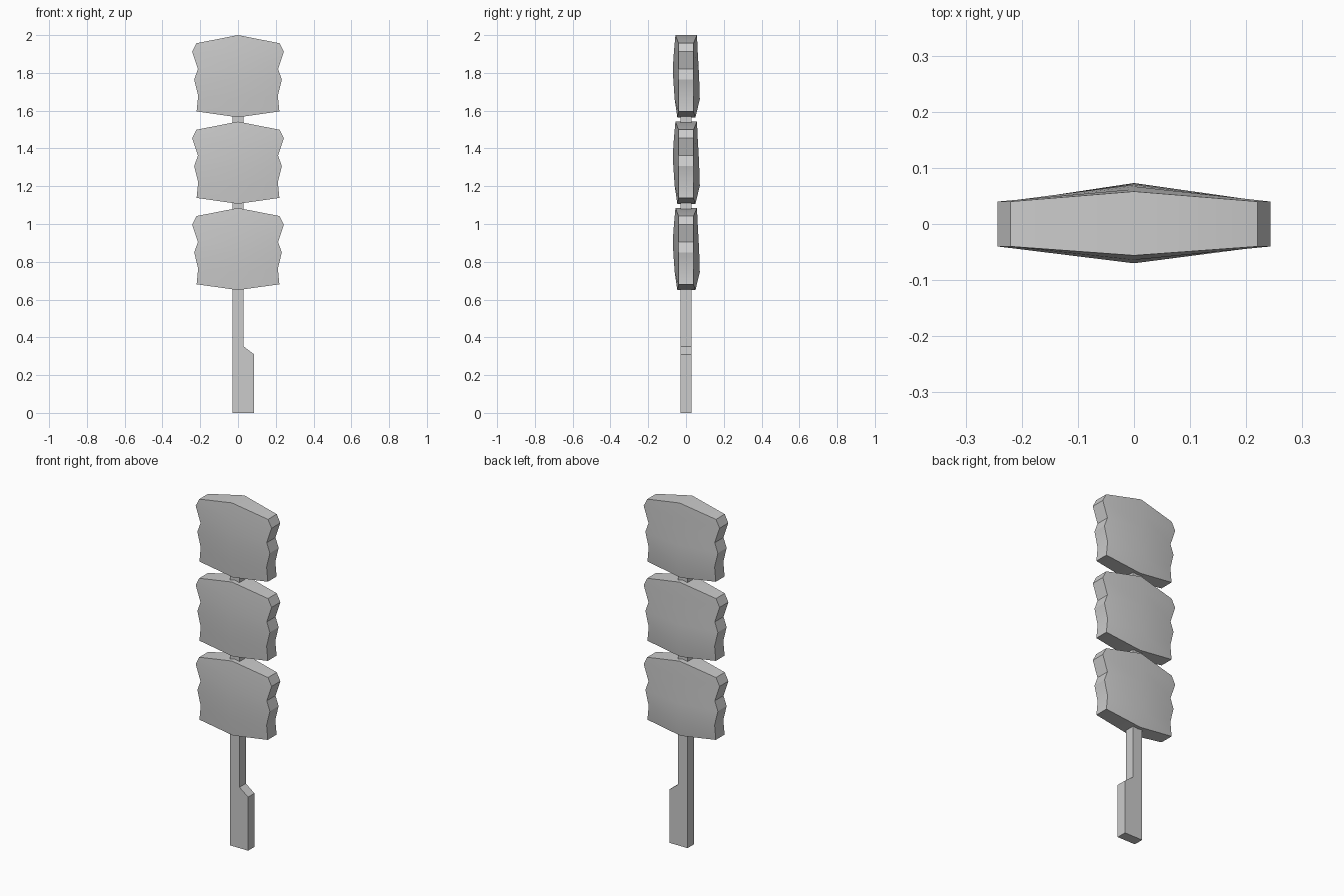
import bpy, bmesh, math

if "Cube" in bpy.data.objects:
    bpy.data.objects.remove(bpy.data.objects["Cube"])


def make_object(name, bm, smooth=False):
    bmesh.ops.recalc_face_normals(bm, faces=bm.faces[:])
    mesh = bpy.data.meshes.new(name)
    bm.to_mesh(mesh)
    bm.free()
    obj = bpy.data.objects.new(name, mesh)
    bpy.context.collection.objects.link(obj)
    if smooth:
        bpy.ops.object.select_all(action='DESELECT')
        obj.select_set(True)
        bpy.context.view_layer.objects.active = obj
        bpy.ops.object.shade_smooth_by_angle(angle=math.radians(25))
    return obj


# Each row of a block: side x, side z, ridge z, front ridge y, back ridge y
ROWS = [
    (0.220, 0.392, 0.435, -0.056, 0.058),
    (0.243, 0.347, 0.347, -0.064, 0.062),
    (0.212, 0.255, 0.260, -0.070, 0.067),
    (0.232, 0.200, 0.195, -0.067, 0.070),
    (0.211, 0.114, 0.095, -0.060, 0.073),
    (0.219, 0.031, 0.000, -0.046, 0.050),
]
EDGE_Y = 0.04


def make_block(name, z0):
    bm = bmesh.new()
    rings = []
    for sx, sz, rz, fy, by in ROWS:
        pts = [(-sx, -EDGE_Y, sz), (0, fy, rz), (sx, -EDGE_Y, sz),
               (sx, EDGE_Y, sz), (0, by, rz), (-sx, EDGE_Y, sz)]
        rings.append([bm.verts.new((x, y, z + z0)) for x, y, z in pts])
    # Wrap the wavy sides and ridged front and back
    for a, b in zip(rings, rings[1:]):
        for i in range(6):
            j = (i + 1) % 6
            bm.faces.new((a[i], a[j], b[j], b[i]))
    # Peaked top and pointed underside
    for r in (rings[0], rings[-1]):
        bm.faces.new((r[0], r[1], r[4], r[5]))
        bm.faces.new((r[1], r[2], r[3], r[4]))
    return make_object(name, bm, smooth=True)


# Three stacked blocks on the skewer
for n, z0 in enumerate((0.65, 1.107, 1.565)):
    make_block(f"skewered_block_{n + 1}", z0)

# Skewer with its wider grip tab at the bottom
profile = [(-0.03, 0), (0.085, 0), (0.085, 0.31), (0.03, 0.352),
           (0.03, 1.75), (-0.03, 1.75)]
bm = bmesh.new()
face = bm.faces.new([bm.verts.new((x, -0.029, z)) for x, z in profile])
ext = bmesh.ops.extrude_face_region(bm, geom=[face])
verts = [e for e in ext["geom"] if isinstance(e, bmesh.types.BMVert)]
bmesh.ops.translate(bm, verts=verts, vec=(0, 0.058, 0))
make_object("stick", bm)
